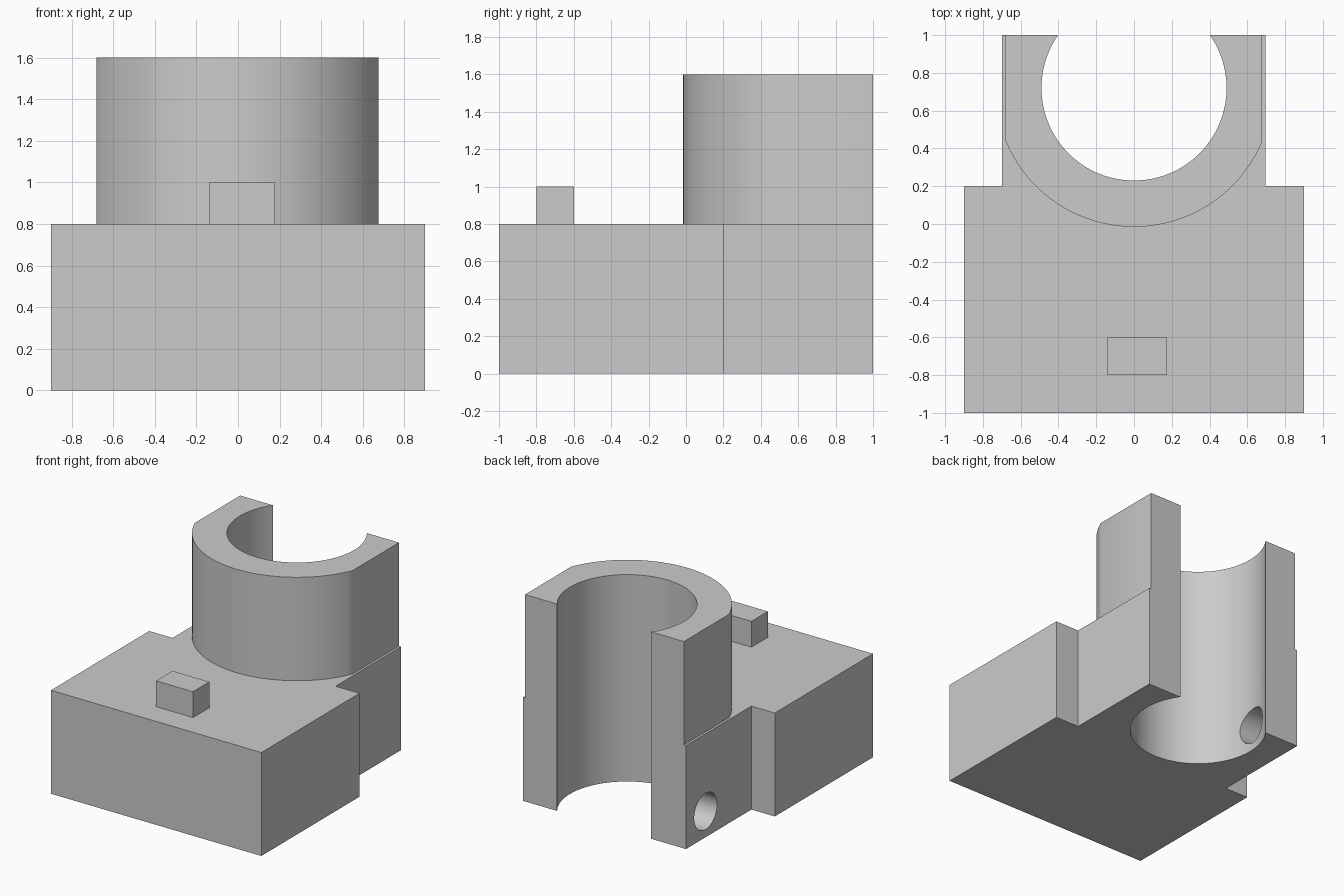
import bpy, bmesh, math

cube = bpy.data.objects.get("Cube")
if cube:
    bpy.data.objects.remove(cube, do_unlink=True)

# Single grey material
grey = bpy.data.materials.new("light_grey")
grey.use_nodes = True
colour = (0.6, 0.6, 0.6, 1)
grey.diffuse_color = colour
grey.node_tree.nodes["Principled BSDF"].inputs["Base Color"].default_value = colour

CENTRE_Y, BORE_R, COLLAR_R = 0.72, 0.49, 0.735
BACK_Y, DECK_Z, TOP_Z = 1.0, 0.8, 1.6


def arc(radius, start, end, steps):
    """Points on a circle about the bore axis, from start to end angle."""
    angles = [start + (end - start) * i / steps for i in range(steps + 1)]
    return [(radius * math.cos(a), CENTRE_Y + radius * math.sin(a)) for a in angles]


def extrude(name, outline, z0, z1):
    """Solid made from a flat outline raised from z0 to z1."""
    bm = bmesh.new()
    face = bm.faces.new([bm.verts.new((x, y, z0)) for x, y in outline])
    raised = bmesh.ops.extrude_face_region(bm, geom=[face], use_keep_orig=True)
    verts = [g for g in raised["geom"] if isinstance(g, bmesh.types.BMVert)]
    bmesh.ops.translate(bm, verts=verts, vec=(0, 0, z1 - z0))
    bmesh.ops.recalc_face_normals(bm, faces=bm.faces)
    mesh = bpy.data.meshes.new(name)
    bm.to_mesh(mesh)
    bm.free()
    mesh.materials.append(grey)
    obj = bpy.data.objects.new(name, mesh)
    bpy.context.collection.objects.link(obj)
    return obj


def smooth(obj):
    bpy.ops.object.select_all(action='DESELECT')
    obj.select_set(True)
    bpy.context.view_layer.objects.active = obj
    bpy.ops.object.shade_smooth_by_angle(angle=math.radians(25))


# Open bore, running clockwise from the right lip to the left lip
lip = math.asin((BACK_Y - CENTRE_Y) / BORE_R)
bore = arc(BORE_R, lip, -math.pi - lip, 72)

# Base block with a narrower rear neck
base = extrude("base_block", bore + [
    (-0.7, BACK_Y), (-0.7, 0.2), (-0.9, 0.2), (-0.9, -1),
    (0.9, -1), (0.9, 0.2), (0.695, 0.2), (0.695, BACK_Y)], 0, DECK_Z)

# Collar: round front, flat trimmed sides
left_x, right_x = 0.677, -0.682
front = arc(COLLAR_R, -math.acos(right_x / COLLAR_R),
            -math.acos(left_x / COLLAR_R), 48)
collar = extrude("collar", bore + [(right_x, BACK_Y)] + front
                 + [(left_x, BACK_Y)], DECK_Z, TOP_Z)

# Locating key on the deck
extrude("locating_key", [(-0.14, -0.8), (0.175, -0.8), (0.175, -0.6), (-0.14, -0.6)],
        DECK_Z, 1.0)

# Cross hole through one side wall into the bore
bpy.ops.mesh.primitive_cylinder_add(vertices=48, radius=0.14, depth=0.6,
                                    location=(-0.6, 0.76, 0.2),
                                    rotation=(0, math.pi / 2, 0))
cutter = bpy.context.object
cutter.name = "cross_hole_cutter"
cutter.data.materials.append(grey)
cutter.hide_render = True
cut = base.modifiers.new("cross_hole", 'BOOLEAN')
cut.operation, cut.solver, cut.object = 'DIFFERENCE', 'EXACT', cutter
bpy.context.view_layer.objects.active = base
bpy.ops.object.modifier_apply(modifier=cut.name)
bpy.data.objects.remove(cutter, do_unlink=True)

smooth(base)
smooth(collar)
